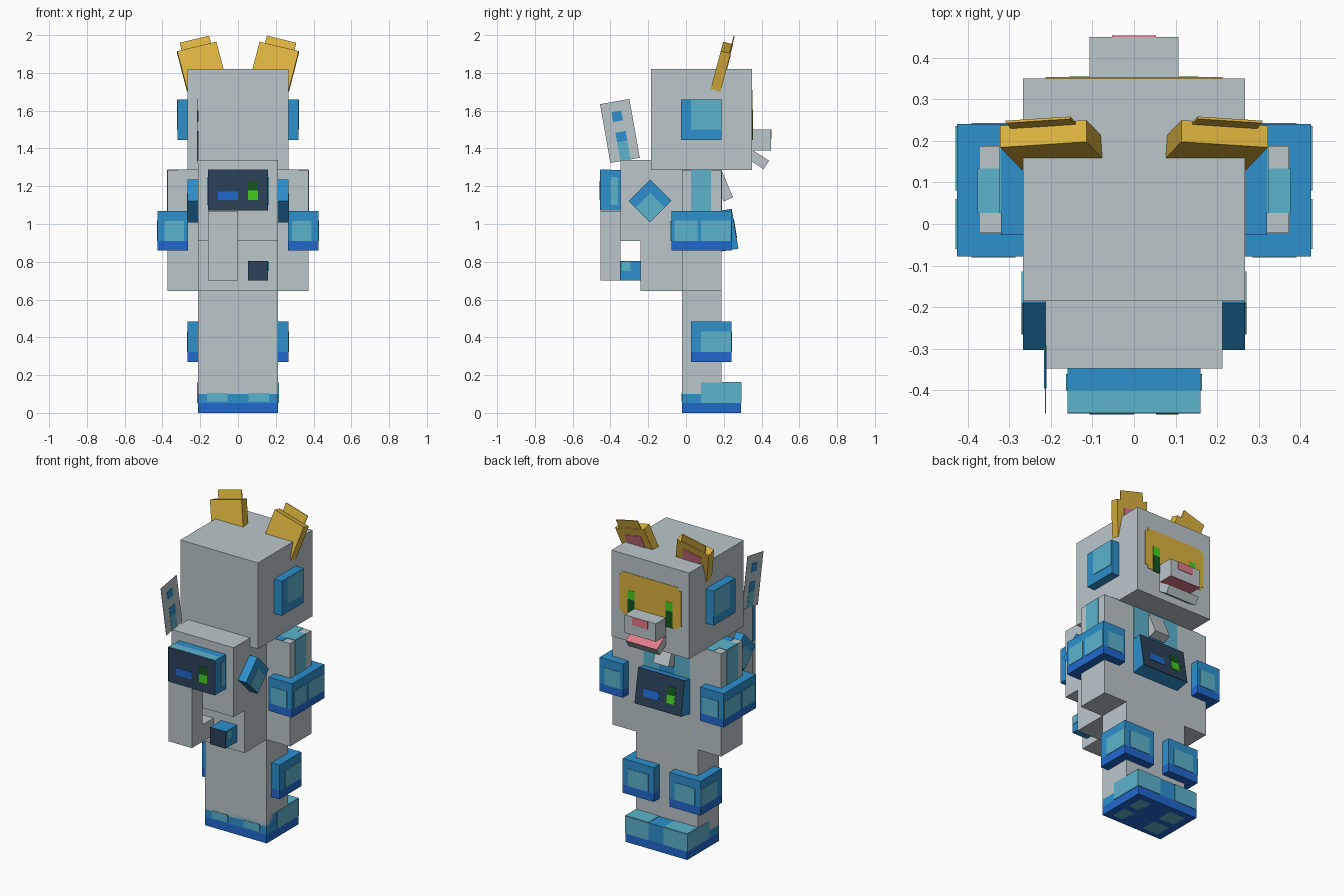
import bpy, bmesh
from math import radians
from mathutils import Matrix, Vector

if "Cube" in bpy.data.objects:
    bpy.data.objects.remove(bpy.data.objects["Cube"])


def material(name, hex_code):
    def lin(c):
        c /= 255
        return c / 12.92 if c <= 0.04045 else ((c + 0.055) / 1.055) ** 2.4
    m = bpy.data.materials.new(name)
    m.diffuse_color = [lin(int(hex_code[i:i + 2], 16)) for i in (0, 2, 4)] + [1]
    m.use_nodes = True
    m.node_tree.nodes["Principled BSDF"].inputs["Base Color"].default_value = m.diffuse_color
    return m


MATS = {n: material(n, h) for n, h in dict(
    pale_grey="BBC7CB", gold="DDB440", blue="2D90CE", light_blue="5DB4CE",
    deep_blue="2069CE", navy="2C4259", green="44D01E", dark_green="14561E",
    pink="E07C8A").items()}
ID = Matrix.Identity(4)


def box(name, xs, ys, zs, col, M=ID, stripe=None):
    """Box from three ranges; faces below the stripe height become deep blue."""
    bm = bmesh.new()
    bmesh.ops.create_cube(bm, size=1)
    for v in bm.verts:
        v.co = Vector([sum(r) / 2 + c * abs(r[1] - r[0])
                       for r, c in zip((xs, ys, zs), v.co)])
    if stripe is not None:
        bmesh.ops.bisect_plane(bm, geom=bm.verts[:] + bm.edges[:] + bm.faces[:],
                               plane_co=(0, 0, stripe), plane_no=(0, 0, 1))
        for f in bm.faces:
            f.material_index = int(f.calc_center_median().z < stripe)
    bm.transform(M)
    me = bpy.data.meshes.new(name)
    bm.to_mesh(me)
    bm.free()
    me.materials.append(MATS[col])
    if stripe is not None:
        me.materials.append(MATS["deep_blue"])
    ob = bpy.data.objects.new(name, me)
    bpy.context.collection.objects.link(ob)
    return ob


def paint(name, axis, pos, a, b, col, M=ID, t=0.003):
    """Thin colour plate on the plane axis = pos; a and b are the other ranges."""
    r = [a, b]
    r.insert(axis, (pos - t, pos + t))
    return box(name, *r, col, M)


def place(x, y, z, tilt=0, lean=0, turn=0):
    return (Matrix.Translation((x, y, z)) @ Matrix.Rotation(radians(tilt), 4, 'X')
            @ Matrix.Rotation(radians(lean), 4, 'Y') @ Matrix.Rotation(radians(turn), 4, 'Z'))


def side(s, a, b):
    return tuple(sorted((s * a, s * b)))


def screen(name, M):
    """Display box with two icons, facing local -y."""
    box(name, (-.16, .16), (-.053, .053), (-.107, .107), "blue", M)
    paint(name + "_glass", 1, -.0525, (-.16, .16), (-.107, .107), "navy", M)
    paint(name + "_blue_icon", 1, -.054, (-.107, 0), (-.05, -.005), "deep_blue", M, .004)
    paint(name + "_green_icon", 1, -.054, (.053, .107), (-.05, 0), "green", M, .004)
    paint(name + "_dark_icon", 1, -.054, (.053, .107), (0, .05), "dark_green", M, .004)


# Body core
box("head", (-.267, .267), (-.185, .35), (1.285, 1.82), "pale_grey")
box("torso", (-.213, .213), (-.022, .187), (.645, 1.285), "pale_grey")
box("legs", (-.213, .213), (-.022, .187), (.1, .645), "pale_grey")
paint("chest_strap", 1, .187, (-.16, .16), (1.07, 1.285), "light_blue")
paint("chest_middle", 1, .188, (-.053, .053), (1.07, 1.285), "blue")

# Face
paint("face_patch", 1, .35, (-.213, .213), (1.47, 1.69), "gold")
paint("face_patch_tall", 1, .35, (-.195, .195), (1.45, 1.71), "gold")
for s in (-1, 1):
    paint("eye_top", 1, .352, side(s, .107, .155), (1.55, 1.605), "green")
    paint("eye_bottom", 1, .352, side(s, .107, .155), (1.445, 1.55), "dark_green")
box("snout", (-.107, .107), (.34, .45), (1.39, 1.5), "pale_grey")
paint("nose", 1, .45, (-.053, .053), (1.45, 1.5), "pink")
paint("mouth_roof", 2, 1.391, (-.107, .107), (.35, .45), "pink")
J = place(0, .38, 1.34, -33)
box("jaw", (-.107, .107), (-.053, .053), (-.025, .025), "pale_grey", J)
paint("tongue", 2, .025, (-.107, .107), (-.053, .053), "pink", J)

for s in (-1, 1):
    # Ears
    E = place(s * .192, .19, 1.833, -15, s * 14)
    box("ear", (-.107, .107), (-.027, .027), (-.107, .107), "gold", E)
    box("ear_tip", (-.08, .08), (.018, .024), (.09, .16), "gold", E)
    paint("ear_inside", 1, .027, (-.06, .06), (-.107, .06), "pink", E)

    # Side discs on the head
    box("earphone", side(s, .26, .32), (-.027, .187), (1.445, 1.66), "blue")
    paint("earphone_pad", 0, s * .32, (.027, .185), (1.5, 1.658), "light_blue")

    # Arms with shoulder straps
    box("arm", side(s, .213, .373), (-.022, .187), (.645, 1.285), "pale_grey")
    paint("shoulder_side", 0, s * .373, (.027, .133), (1.07, 1.285), "light_blue")
    paint("shoulder_outer_top", 2, 1.285, side(s, .32, .373), (.027, .133), "light_blue")
    paint("shoulder_inner_top", 2, 1.285, side(s, .213, .32), (.027, .187), "light_blue")
    paint("shoulder_edge", 2, 1.285, side(s, .213, .32), (-.022, .027), "blue")

    # Wrist bands
    box("wrist_band", side(s, .266, .426), (-.078, .24), (.86, 1.07), "blue", stripe=.91)
    paint("band_back_light", 1, -.078, side(s, .285, .39), (.91, 1.015), "light_blue")
    paint("band_front_light", 1, .24, side(s, .285, .39), (.91, 1.015), "light_blue")
    for a, b in ((-.06, .06), (.08, .235)):
        paint("band_side_light", 0, s * .426, (a, b), (.91, 1.018), "light_blue")

    # Knee pads
    box("knee_pad", side(s, .053, .267), (.027, .24), (.27, .483), "blue", stripe=.323)
    paint("knee_front_light", 1, .24, side(s, .09, .23), (.323, .43), "light_blue")
    paint("knee_side_light", 0, s * .267, (.08, .238), (.323, .43), "light_blue")

    # Boot markings
    paint("boot_side_light", 0, s * .213, (.08, .292), (.053, .16), "light_blue")
    paint("boot_toe_light", 1, .292, side(s, .053, .213), (.053, .16), "light_blue")
    paint("boot_top_light", 2, .16, side(s, .053, .213), (.187, .292), "light_blue")
    paint("boot_heel_light", 1, -.022, side(s, .055, .165), (.06, .105), "light_blue")
    for a, b in ((.01, .11), (.15, .25)):
        paint("sole_light", 2, .003, side(s, .055, .165), (a, b), "light_blue")

    # Diamond badges on the pack sides
    D = place(0, -.19, 1.122, 45)
    box("diamond_badge", side(s, .2, .267), (-.08, .08), (-.08, .08), "blue", D)
    paint("diamond_light", 0, s * .267, (-.077, .03), (-.077, .03), "light_blue", D)

box("boots", (-.213, .213), (-.022, .292), (0, .16), "blue", stripe=.053)

# Pack on the back
box("pack_upper", (-.213, .213), (-.347, -.022), (.91, 1.34), "pale_grey")
box("pack_lower", (-.213, .213), (-.24, -.022), (.645, .91), "pale_grey")
box("hose", (-.16, 0), (-.453, -.347), (.7, 1.07), "pale_grey")
box("hose_joint", (-.16, 0), (-.347, -.24), (.7, .805), "pale_grey")
box("knob", (.053, .16), (-.347, -.24), (.7, .805), "blue")
paint("knob_glass", 1, -.347, (.053, .16), (.7, .805), "navy")
paint("knob_light", 0, .16, (-.34, -.295), (.75, .8), "light_blue")
screen("back_screen", place(0, -.4, 1.178))
paint("back_screen_top", 2, 1.285, (-.16, .16), (-.453, -.4), "light_blue")
for s in (-1, 1):
    paint("back_screen_side", 0, s * .16, (-.4, -.36), (1.1, 1.25), "light_blue")

# Upright fin on the pack
F = place(-.213, -.35, 1.4925, 10)
paint("fin", 0, 0, (-.079, .079), (-.158, .158), "pale_grey", F, .001)
paint("fin_upper_mark", 0, 0, (-.027, .025), (.053, .105), "blue", F, .003)
paint("fin_middle_mark", 0, 0, (-.025, .03), (-.058, -.005), "blue", F, .003)
paint("fin_lower_mark", 0, 0, (-.025, .03), (-.156, -.06), "light_blue", F, .003)

# Chest screen and collar tag
screen("chest_screen", place(0, .205, .966, 9.5, 0, 180))
box("collar_tag", (-.053, .053), (-.027, .027), (-.076, .076), "pale_grey",
    place(0, .195, 1.2, 23))
